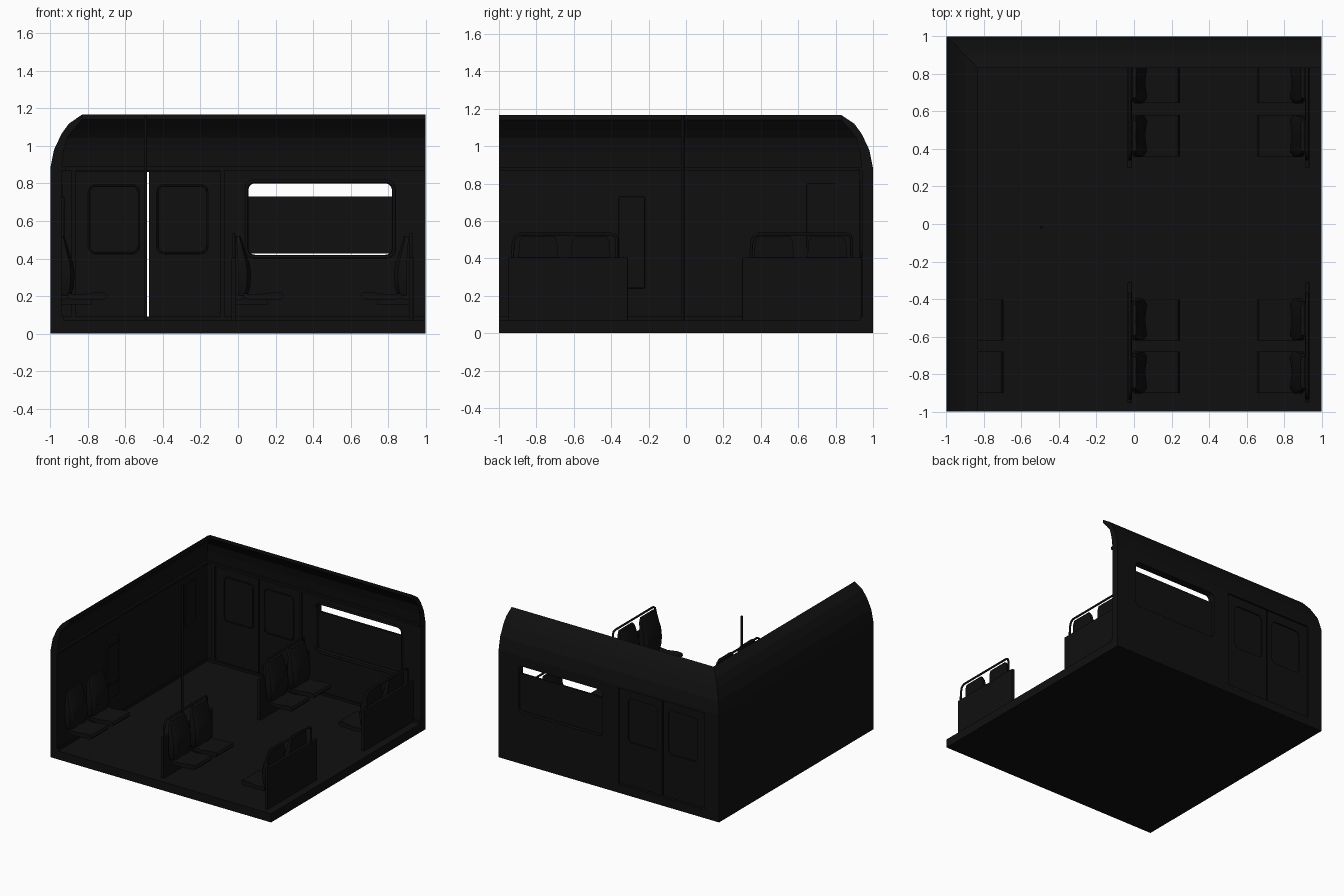
import bpy, bmesh, math
from mathutils import Vector

if "Cube" in bpy.data.objects:
    bpy.data.objects.remove(bpy.data.objects["Cube"])

dark = bpy.data.materials.new("dark")
dark.diffuse_color = (0.005, 0.005, 0.005, 1)
dark.use_nodes = True
dark.node_tree.nodes["Principled BSDF"].inputs["Base Color"].default_value = dark.diffuse_color


def finish(name, bm, smooth=None):
    bmesh.ops.recalc_face_normals(bm, faces=bm.faces)
    me = bpy.data.meshes.new(name)
    bm.to_mesh(me)
    bm.free()
    ob = bpy.data.objects.new(name, me)
    bpy.context.collection.objects.link(ob)
    me.materials.append(dark)
    if smooth:
        activate(ob)
        bpy.ops.object.shade_smooth_by_angle(angle=math.radians(smooth))
    return ob


def activate(ob):
    bpy.ops.object.select_all(action='DESELECT')
    ob.select_set(True)
    bpy.context.view_layer.objects.active = ob


def loft(name, rings, smooth=None):
    """Closed solid through a list of equal-length point rings."""
    bm = bmesh.new()
    vs = [[bm.verts.new(p) for p in ring] for ring in rings]
    n = len(rings[0])
    for a, b in zip(vs, vs[1:]):
        for i in range(n):
            j = (i + 1) % n
            bm.faces.new((a[i], a[j], b[j], b[i]))
    bm.faces.new(vs[0])
    bm.faces.new(vs[-1])
    return finish(name, bm, smooth)


def box(name, x0, x1, y0, y1, z0, z1, bevel=0):
    ob = loft(name, [[(x0, y0, z), (x1, y0, z), (x1, y1, z), (x0, y1, z)] for z in (z0, z1)])
    if bevel:
        m = ob.modifiers.new("bevel", 'BEVEL')
        m.width, m.segments = bevel, 2
    return ob


def rounded(a0, a1, b0, b1, r, seg=5):
    """Rounded rectangle outline in 2D."""
    pts = []
    for k, (ca, cb) in enumerate([(a1 - r, b1 - r), (a0 + r, b1 - r), (a0 + r, b0 + r), (a1 - r, b0 + r)]):
        for i in range(seg + 1):
            t = math.pi / 2 * (k + i / seg)
            pts.append((ca + r * math.cos(t), cb + r * math.sin(t)))
    return pts


def plate(name, x0, x1, z0, z1, r, y0, y1):
    o = rounded(x0, x1, z0, z1, r)
    return loft(name, [[(x, y, z) for x, z in o] for y in (y0, y1)])


def tube(name, pts, r, cyclic=False):
    cu = bpy.data.curves.new(name, 'CURVE')
    cu.dimensions = '3D'
    cu.bevel_depth, cu.bevel_resolution, cu.use_fill_caps = r, 2, True
    sp = cu.splines.new('POLY')
    sp.points.add(len(pts) - 1)
    for p, co in zip(sp.points, pts):
        p.co = (*co, 1)
    sp.use_cyclic_u = cyclic
    ob = bpy.data.objects.new(name, cu)
    bpy.context.collection.objects.link(ob)
    cu.materials.append(dark)
    return ob


def cut(ob, cutter):
    cutter.hide_render = True
    m = ob.modifiers.new("cut", 'BOOLEAN')
    m.operation, m.object, m.solver = 'DIFFERENCE', cutter, 'EXACT'
    activate(ob)
    bpy.ops.object.modifier_apply(modifier=m.name)
    bpy.data.objects.remove(cutter)


def sweep(name, prof, smooth=None):
    """Sweep a (depth, height) profile along the left and back walls, mitred."""
    return loft(name, [[(-1 + d, -1, z) for d, z in prof],
                       [(-1 + d, 1 - d, z) for d, z in prof],
                       [(1, 1 - d, z) for d, z in prof]], smooth)


# Walls with roof cove, floor and trims
walls = sweep("wall_shell", [(0, 0), (0, .88), (.02, .98), (.06, 1.065), (.10, 1.12), (.17, 1.167),
                             (.17, 1.14), (.125, 1.09), (.09, 1.045), (.07, .97), (.06, .88), (.06, 0)])
box("floor", -.94, 1, -1, .94, 0, .07)
sweep("cornice", [(.055, .87), (.055, .89), (.08, .89), (.08, .87)])
sweep("skirting", [(.055, .07), (.055, .09), (.07, .09), (.07, .07)])

# Side window with open top and sliding lower pane
cut(walls, plate("window_cutter", .056, .82, .42, .80, .035, .8, 1.1))
box("window_pane", .05, .826, .965, .98, .426, .73)
tube("window_frame", [(x, .94, z) for x, z in rounded(.045, .831, .409, .811, .04)], .008, True)

# Double door
cut(walls, box("door_cutter", -.87, -.088, .8, 1.1, .07, .86))
for s, side in ((-1, "left"), (1, "right")):
    a, b = sorted((-.479 + s * .006, -.479 + s * .391))
    w0, w1 = sorted((-.479 + s * .05, -.479 + s * .315))
    leaf = box(side + "_door_leaf", a, b, .955, .985, .075, .86)
    cut(leaf, plate("leaf_cutter", w0, w1, .43, .79, .035, .8, 1.1))
    plate(side + "_door_pane", w0, w1, .43, .79, .035, .965, .975)
    tube(side + "_door_seal", [(x, .955, z) for x, z in rounded(w0, w1, .43, .79, .035)], .005, True)
    e = -.479 + s * .396
    box(side + "_door_jamb", e - .012, e + .012, .925, .945, .07, .87)

# Wall cabinet and notice frame on the end wall
box("wall_cabinet", -.945, -.925, -.36, -.22, .24, .73, .006)
for z in (.36, .68):
    box("cabinet_ledge", -.94, -.918, -.36, -.22, z - .006, z + .006)
box("notice_board", -.945, -.934, .645, .795, .45, .80, .004)

# Pole
tube("grab_pole", [(-.493, -.018, .06), (-.493, -.018, 1.167)], .009)


def seat(x0, y, d):
    """Seat whose back plane is at x0, facing d along x."""
    rings = []
    for z, xb, xf, h in [(.20, .0, .05, .09), (.25, .0, .065, .108), (.32, -.0, .07, .112),
                         (.38, -.0, .06, .112), (.43, -.003, .042, .105), (.49, -.008, .024, .1),
                         (.52, -.01, .014, .085)]:
        e = .3 * (xf - xb)
        rings.append([(x0 + d * a, y + b, z) for a, b in
                      [(xb, -h), (xf - e, -h), (xf, -h * .75), (xf - e * .5, 0),
                       (xf, h * .75), (xf - e, h), (xb, h)]])
    loft("seat_back", rings, 40)
    ca = [(.03, .185), (.03, .215), (.10, .208), (.20, .222), (.235, .218), (.245, .2), (.23, .182), (.10, .178)]
    loft("seat_cushion", [[(x0 + d * a, y + s * .11, z) for a, z in ca] for s in (-1, 1)], 35)
    xs = sorted((x0 - d * .01, x0 + d * .16))
    box("seat_bracket", *xs, y - .05, y + .05, .155, .185)


def partition(x0, d, y0, y1, r0, r1):
    """Panel behind a seat pair with a grab rail on top."""
    xs = sorted((x0 - d * .035, x0 - d * .01))
    box("seat_partition", *xs, y0, y1, .06, .405, .005)
    x = x0 - d * .022
    tube("grab_rail", [(x, r0, .39), (x, r0 + .006, .48), (x, r0 + .016, .515), (x, r0 + .04, .53),
                       (x, r1 - .03, .53), (x, r1 - .008, .522), (x, r1, .50), (x, r1, .39)], .008)


# Seat pairs facing each other on both sides of the aisle
for x0, d in ((0, 1), (.90, -1)):
    for y in (-.79, -.51, .47, .755):
        seat(x0, y, d)
    partition(x0, d, -.95, -.31, -.93, -.37)
    partition(x0, d, .30, .94, .345, .885)

# Seat pair against the end wall
for y in (-.79, -.51):
    seat(-.94, y, 1)
